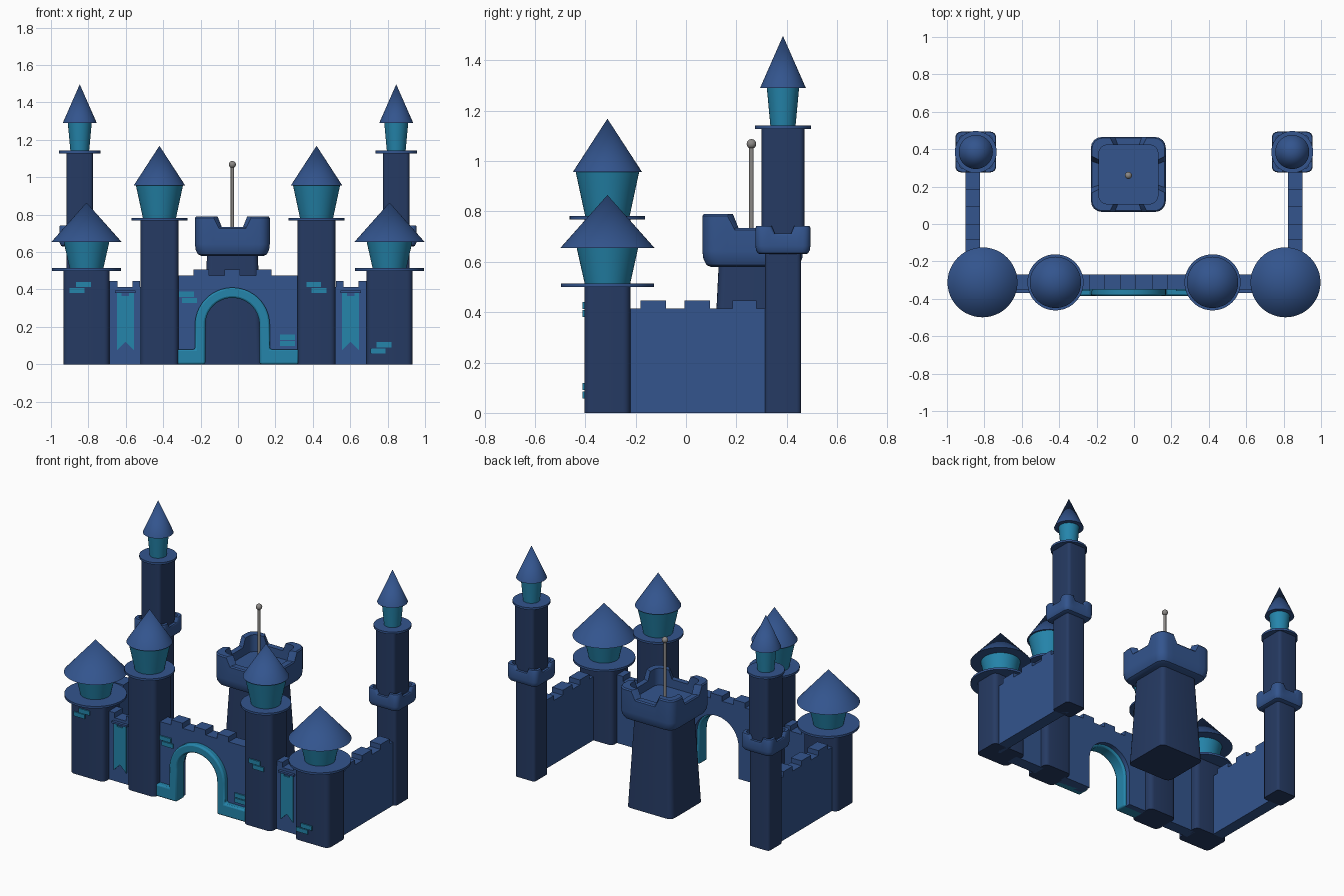
import bpy, bmesh, math
from mathutils import Vector

if "Cube" in bpy.data.objects:
    bpy.data.objects.remove(bpy.data.objects["Cube"])


def material(name, rgb):
    m = bpy.data.materials.new(name)
    m.diffuse_color = (*rgb, 1)
    m.use_nodes = True
    m.node_tree.nodes["Principled BSDF"].inputs["Base Color"].default_value = m.diffuse_color
    return m


NAVY = material("dark navy", (0.019, 0.043, 0.125))
BLUE = material("castle blue", (0.033, 0.090, 0.270))
TEAL = material("teal", (0.018, 0.235, 0.410))
GREY = material("grey metal", (0.26, 0.25, 0.24))


def finish(name, bm, mat):
    bmesh.ops.recalc_face_normals(bm, faces=bm.faces)
    me = bpy.data.meshes.new(name)
    bm.to_mesh(me)
    bm.free()
    me.materials.append(mat)
    ob = bpy.data.objects.new(name, me)
    bpy.context.collection.objects.link(ob)
    return ob


def loft(name, rings, mat):
    """Skin a list of equal-length point loops and cap both ends."""
    bm = bmesh.new()
    loops = [[bm.verts.new(p) for p in r] for r in rings]
    n = len(loops[0])
    for a, b in zip(loops, loops[1:]):
        for i in range(n):
            j = (i + 1) % n
            bm.faces.new((a[i], a[j], b[j], b[i]))
    bm.faces.new(loops[0])
    bm.faces.new(loops[-1])
    return finish(name, bm, mat)


def frustum(name, x, y, z0, z1, r0, r1, mat, seg=48):
    bm = bmesh.new()
    bmesh.ops.create_cone(bm, cap_ends=True, segments=seg, radius1=r0, radius2=r1, depth=z1 - z0)
    bmesh.ops.translate(bm, verts=bm.verts, vec=(x, y, (z0 + z1) / 2))
    return finish(name, bm, mat)


def rounded_rect(x, y, z, hx, hy, r, steps=4):
    pts = []
    for k, (sx, sy) in enumerate(((1, 1), (-1, 1), (-1, -1), (1, -1))):
        for i in range(steps + 1):
            a = math.pi / 2 * (k + i / steps)
            pts.append((x + sx * (hx - r) + r * math.cos(a), y + sy * (hy - r) + r * math.sin(a), z))
    return pts


def post(name, x, y, z0, z1, hx, hy, r, mat, taper=1.0):
    return loft(name, [rounded_rect(x, y, z0, hx, hy, r),
                       rounded_rect(x, y, z1, hx * taper, hy * taper, r * taper)], mat)


def box(name, x0, x1, y0, y1, z0, z1, mat):
    pts = [(x0, z0), (x1, z0), (x1, z1), (x0, z1)]
    return extrude(name, pts, y0, y1, mat)


def extrude(name, pts, d0, d1, mat, axis="y"):
    """Extrude a flat outline (u, z) along y, or along x for side walls."""
    bm = bmesh.new()
    place = (lambda u, d, z: (u, d, z)) if axis == "y" else (lambda u, d, z: (d, u, z))
    a = [bm.verts.new(place(u, d0, z)) for u, z in pts]
    b = [bm.verts.new(place(u, d1, z)) for u, z in pts]
    bm.faces.new(a)
    bm.faces.new(b)
    for i in range(len(pts)):
        j = (i + 1) % len(pts)
        bm.faces.new((a[i], a[j], b[j], b[i]))
    return finish(name, bm, mat)


def battlement(u0, u1, low, high, merlons):
    """Top outline of a wall from u0 to u1 with raised merlons."""
    pts = [(u0, low)]
    for a, b in merlons:
        pts += [(a, low), (a, high), (b, high), (b, low)]
    return pts + [(u1, low)]


def crown_loop(x, y, half, z_low, z_high):
    """Rounded square loop whose side middles drop to z_low."""
    side = [(-0.72, 1), (-0.50, 1), (-0.36, 0), (0.36, 0), (0.50, 1), (0.72, 1)]
    pts = []
    for k in range(4):
        ca, sa = round(math.cos(k * math.pi / 2)), round(math.sin(k * math.pi / 2))
        local = [(1, t, up) for t, up in side]
        local += [(0.72 + 0.28 * math.cos(math.radians(d)), 0.72 + 0.28 * math.sin(math.radians(d)), 1)
                  for d in (22.5, 45, 67.5)]
        for px, py, up in local:
            pts.append((x + half * (px * ca - py * sa), y + half * (px * sa + py * ca),
                        z_high if up else z_low))
    return pts


def crown(name, x, y, half, z0, floor, low, high, inner):
    h = low - z0
    flat = lambda f, z: crown_loop(x, y, half * f, z, z)
    loft(name, [flat(0.84, z0), flat(0.92, z0 + 0.05 * h), flat(0.98, z0 + 0.2 * h), flat(1, z0 + 0.4 * h),
                crown_loop(x, y, half, low - 0.008, high - 0.008),
                crown_loop(x, y, half * 0.97, low, high),
                crown_loop(x, y, half * inner, low, high), flat(inner, floor)], BLUE)


def turret_top(name, x, y, z_disc, z_eave, z_tip, r_disc, r_low, r_high, r_roof):
    frustum(name + "_ledge", x, y, z_disc - 0.002, z_disc + 0.012, r_disc, r_disc, BLUE)
    frustum(name + "_lantern", x, y, z_disc + 0.01, z_eave, r_low, r_high, TEAL)
    frustum(name + "_roof", x, y, z_eave, z_tip, r_roof, 0.0, BLUE)


def arc(cx, cz, r, a0, a1, n=28):
    return [(cx + r * math.cos(math.radians(a0 + (a1 - a0) * i / n)),
             cz + r * math.sin(math.radians(a0 + (a1 - a0) * i / n))) for i in range(n + 1)]


FY = -0.312      # centre line of the front towers
CX = -0.03       # centre of gate and keep

for s, side in ((-1, "left"), (1, "right")):
    # front corner tower
    x = 0.81 * s
    post(f"{side}_corner_tower", x, FY, 0, 0.505, 0.123, 0.0915, 0.03, NAVY)
    turret_top(f"{side}_corner", x, FY, 0.502, 0.655, 0.865, 0.185, 0.09, 0.122, 0.187)
    # gate tower
    x = 0.42 * s
    post(f"{side}_gate_tower", x, FY, 0, 0.775, 0.102, 0.0915, 0.03, NAVY)
    turret_top(f"{side}_gate", x, FY, 0.77, 0.957, 1.168, 0.15, 0.088, 0.126, 0.137)
    # tall back tower with a crenellated collar
    x, y = 0.846 * s, 0.385
    post(f"{side}_back_tower_lower", x, y, 0, 0.66, 0.072, 0.072, 0.018, NAVY)
    post(f"{side}_back_tower_upper", x, y, 0.64, 1.135, 0.071, 0.085, 0.02, NAVY)
    crown(f"{side}_back_collar", x, y, 0.109, 0.63, 0.70, 0.712, 0.742, 0.82)
    turret_top(f"{side}_back", x, y, 1.13, 1.29, 1.497, 0.112, 0.05, 0.064, 0.091)
    # side wall
    top = battlement(-0.30, 0.36, 0.415, 0.447, [(-0.18, -0.08), (-0.005, 0.095), (0.185, 0.28)])
    extrude(f"{side}_side_wall", [(-0.30, 0)] + top + [(0.36, 0)], 0.823 * s, 0.90 * s, BLUE, "x")
    # short front wall with hanging banner
    top = battlement(0.50, 0.72, 0.412, 0.445, [(0.525, 0.565), (0.645, 0.69)])
    extrude(f"{side}_front_wall", [(u * s, z) for u, z in [(0.50, 0)] + top + [(0.72, 0)]],
            -0.35, -0.27, BLUE)
    b = 0.602 * s
    flag = [(b - 0.045, 0.385), (b - 0.045, 0.075), (b, 0.12), (b + 0.045, 0.075), (b + 0.045, 0.385),
            (b + 0.02, 0.385), (b + 0.02, 0.365), (b - 0.02, 0.365), (b - 0.02, 0.385)]
    extrude(f"{side}_banner", flag, -0.358, -0.345, TEAL)
    box(f"{side}_banner_rod", b - 0.055, b + 0.055, -0.368, -0.345, 0.382, 0.394, BLUE)

# gate wall with arched opening
top = battlement(-0.36, 0.36, 0.475, 0.508, [(CX - 0.208, CX - 0.125), (CX - 0.042, CX + 0.042),
                                             (CX + 0.125, CX + 0.208)])
hole = [(CX + 0.16, 0)] + arc(CX, 0.21, 0.16, 0, 180) + [(CX - 0.16, 0)]
extrude("gate_wall", [(-0.36, 0)] + top + [(0.36, 0)] + hole, -0.35, -0.27, BLUE)

# teal arch surround with plinth feet
outline = [(-0.33, 0), (-0.33, 0.08), (CX - 0.2, 0.08)] + arc(CX, 0.21, 0.2, 180, 0)
outline += [(CX + 0.2, 0.08), (0.325, 0.08), (0.325, 0), (CX + 0.145, 0)]
outline += arc(CX, 0.21, 0.145, 0, 180) + [(CX - 0.145, 0)]
arch = extrude("gate_arch", outline, -0.385, -0.30, TEAL)
bev = arch.modifiers.new("soft_edges", "BEVEL")
bev.width, bev.segments, bev.limit_method = 0.01, 2, "ANGLE"
bev.angle_limit = math.radians(40)

# keep with crenellated crown and flagpole
KY = 0.265
post("keep_body", CX, KY, 0, 0.62, 0.165, 0.165, 0.035, NAVY, taper=0.81)
crown("keep_crown", CX, KY, 0.2, 0.58, 0.68, 0.735, 0.79, 0.79)
frustum("flagpole", CX, KY - 0.005, 0.67, 1.07, 0.009, 0.009, GREY, 16)
bm = bmesh.new()
bmesh.ops.create_uvsphere(bm, u_segments=20, v_segments=12, radius=0.019)
bmesh.ops.translate(bm, verts=bm.verts, vec=(CX, KY - 0.005, 1.068))
finish("flagpole_ball", bm, GREY)

# raised bricks: x start, z start, face y
bricks = [(-0.865, 0.412, -0.403), (-0.9, 0.38, -0.403), (0.365, 0.412, -0.403), (0.392, 0.38, -0.403),
          (-0.315, 0.36, -0.35), (-0.3, 0.327, -0.35), (0.225, 0.13, -0.35), (0.225, 0.097, -0.35),
          (0.74, 0.09, -0.403), (0.708, 0.057, -0.403)]
for i, (x, z, y) in enumerate(bricks):
    box(f"brick_{i + 1}", x, x + 0.08, y - 0.008, y + 0.01, z, z + 0.028, TEAL)

# smooth round parts, keep edges crisp
for ob in bpy.data.objects:
    ob.select_set(True)
bpy.context.view_layer.objects.active = arch
bpy.ops.object.shade_smooth_by_angle(angle=math.radians(35))
